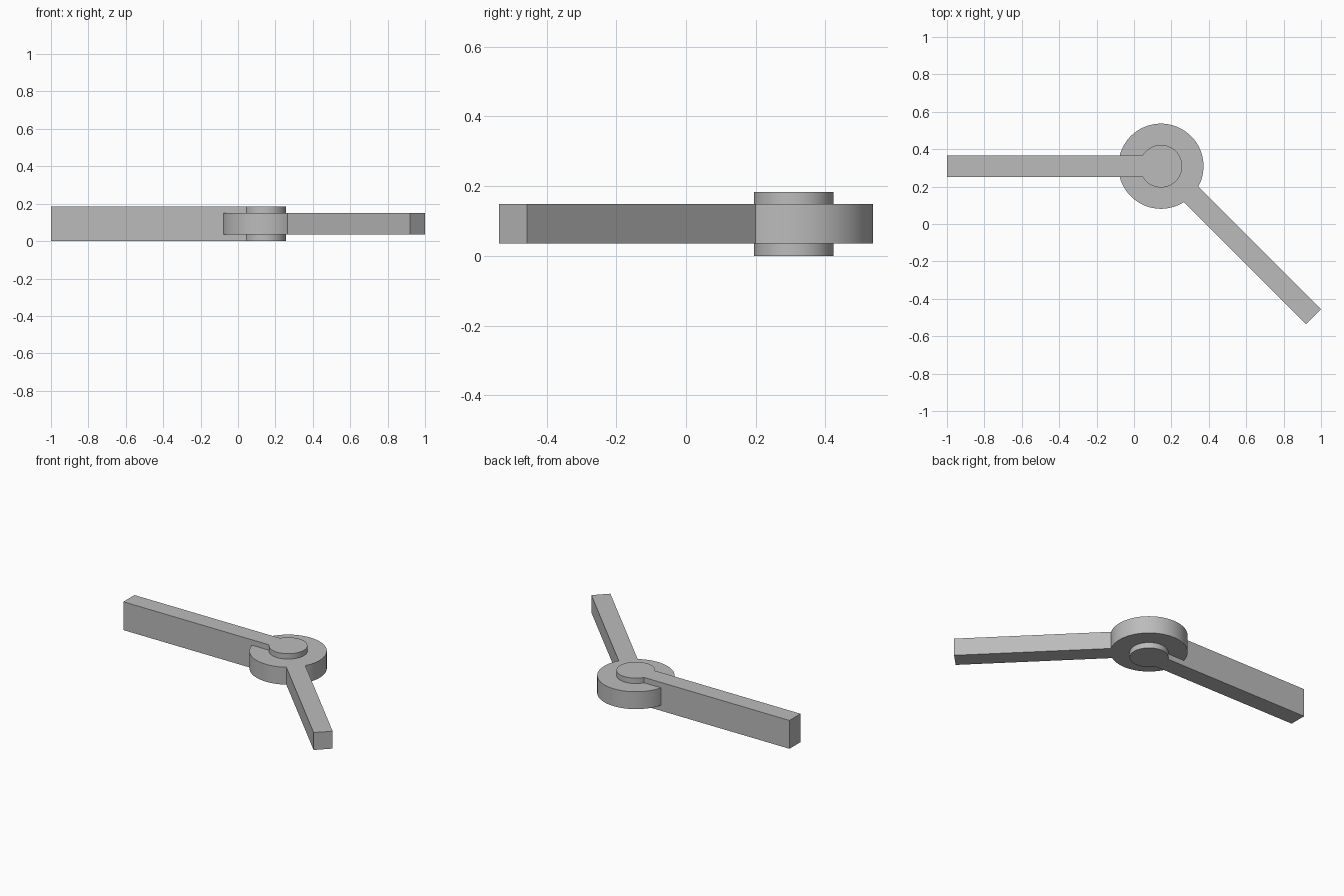
import bpy
import bmesh
from math import asin, cos, sin, pi, radians
from mathutils import Vector

cube = bpy.data.objects.get("Cube")
if cube:
    bpy.data.objects.remove(cube)

grey = bpy.data.materials.new("plain grey")
grey.use_nodes = True
grey.diffuse_color = (0.5, 0.5, 0.5, 1)
grey.node_tree.nodes["Principled BSDF"].inputs["Base Color"].default_value = (0.5, 0.5, 0.5, 1)

PIVOT = Vector((0.144, 0.309))
PIN_R = 0.1138
RING_R = 2 * PIN_R
HALF = PIN_R / 2          # half the width of both arms
HEIGHT = 0.184
RING_LOW, RING_HIGH = 0.036, 0.149
SWING = radians(-45)      # heading of the ring's arm


def arc(radius, start, end, steps=72):
    """Points on a circle about the pivot."""
    angles = [start + (end - start) * i / steps for i in range(steps + 1)]
    return [PIVOT + radius * Vector((cos(a), sin(a))) for a in angles]


def extrude_outline(name, outline, low, high):
    """Closed outline raised into a solid, smooth round its curves."""
    bm = bmesh.new()
    base = bm.faces.new([bm.verts.new((p.x, p.y, low)) for p in outline])
    top = bmesh.ops.extrude_face_region(bm, geom=[base], use_keep_orig=True)
    moved = [g for g in top["geom"] if isinstance(g, bmesh.types.BMVert)]
    bmesh.ops.translate(bm, verts=moved, vec=(0, 0, high - low))
    bmesh.ops.recalc_face_normals(bm, faces=bm.faces)
    mesh = bpy.data.meshes.new(name)
    bm.to_mesh(mesh)
    bm.free()
    mesh.materials.append(grey)
    obj = bpy.data.objects.new(name, mesh)
    bpy.context.collection.objects.link(obj)
    bpy.ops.object.select_all(action="DESELECT")
    obj.select_set(True)
    bpy.context.view_layer.objects.active = obj
    bpy.ops.object.shade_smooth_by_angle(angle=radians(30))
    return obj


# Pin with its straight arm running to -x
neck = asin(HALF / PIN_R)
pin = arc(PIN_R, -pi + neck, pi - neck)
pin += [Vector((-1, PIVOT.y + HALF)), Vector((-1, PIVOT.y - HALF))]
extrude_outline("pin_arm", pin, 0, HEIGHT)

# Open ring around the pin, slotted for the pin arm, with its own slanted arm
slot = asin(HALF / RING_R)
along = Vector((cos(SWING), sin(SWING)))
across = Vector((-along.y, along.x))
tip = Vector((0.9597, -0.4968))
offset = (tip - PIVOT).dot(across)
lower_join = SWING + asin((offset - HALF) / RING_R)
upper_join = SWING + asin((offset + HALF) / RING_R)
ring = arc(RING_R, -pi + slot, lower_join)
ring += [tip - across * HALF, tip + across * HALF]
ring += arc(RING_R, upper_join, pi - slot)
ring += arc(PIN_R, pi - neck, -pi + neck)
extrude_outline("ring_arm", ring, RING_LOW, RING_HIGH)
